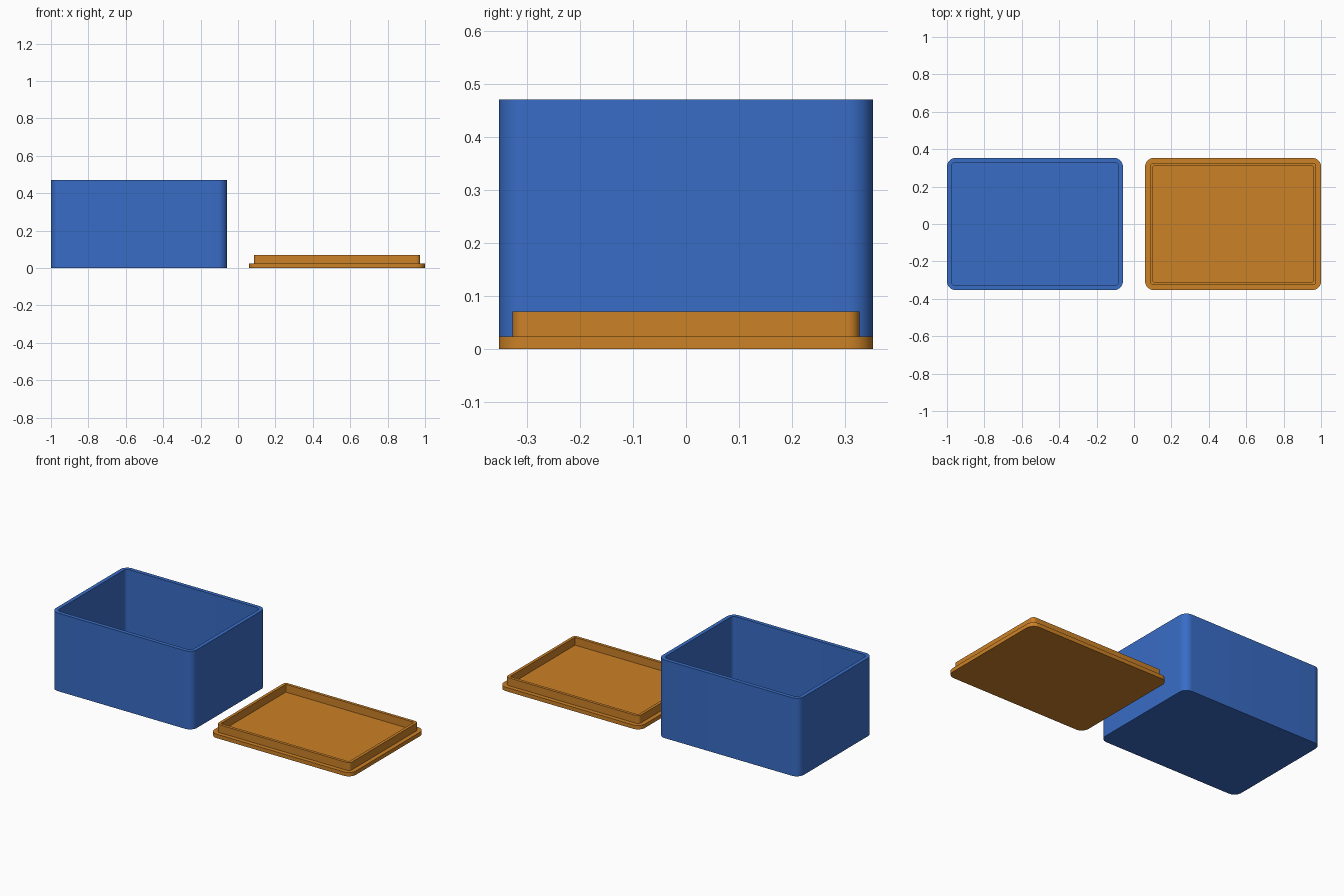
import bpy, bmesh, math

if "Cube" in bpy.data.objects:
    bpy.data.objects.remove(bpy.data.objects["Cube"])

U = 2 / 170                 # one design millimetre; both parts plus gap span 170
W, D, R = 80 * U, 60 * U, 4 * U
SEGS = 12


def outline(inset):
    """Rounded rectangle, shrunk by inset with concentric corners."""
    r = R - inset
    pts = []
    for k, (sx, sy) in enumerate([(1, 1), (-1, 1), (-1, -1), (1, -1)]):
        cx, cy = sx * (W / 2 - R), sy * (D / 2 - R)
        for i in range(SEGS + 1):
            a = math.pi / 2 * (k + i / SEGS)
            pts.append((cx + r * math.cos(a), cy + r * math.sin(a)))
    return pts


def shell(name, profile, x, color):
    """Loft rounded rectangles through (inset, z) steps and cap both ends."""
    bm = bmesh.new()
    rings = [[bm.verts.new((px, py, z * U)) for px, py in outline(inset * U)]
             for inset, z in profile]
    for a, b in zip(rings, rings[1:]):
        n = len(a)
        for i in range(n):
            j = (i + 1) % n
            bm.faces.new((a[i], a[j], b[j], b[i]))
    bm.faces.new(rings[0][::-1])
    bm.faces.new(rings[-1])
    bmesh.ops.recalc_face_normals(bm, faces=bm.faces)
    mesh = bpy.data.meshes.new(name)
    bm.to_mesh(mesh)
    bm.free()
    ob = bpy.data.objects.new(name, mesh)
    bpy.context.collection.objects.link(ob)
    ob.location.x = x
    mat = bpy.data.materials.new(name + "_color")
    mat.diffuse_color = color
    mat.use_nodes = True
    mat.node_tree.nodes["Principled BSDF"].inputs["Base Color"].default_value = mat.diffuse_color
    mesh.materials.append(mat)
    bpy.ops.object.select_all(action='DESELECT')
    ob.select_set(True)
    bpy.context.view_layer.objects.active = ob
    bpy.ops.object.shade_smooth_by_angle(angle=math.radians(30))
    return ob


# Open box: outer wall, rim, inner wall, floor
shell("box_body", [(0, 0), (0, 40), (2, 40), (2, 2)],
      -45 * U, (0.04, 0.15, 0.56, 1))

# Lid lying upside down: plate with a raised fitting lip
shell("box_lid", [(0, 0), (0, 2), (2.2, 2), (2.2, 6), (3.7, 6), (3.7, 2)],
      45 * U, (0.6, 0.22, 0.02, 1))
